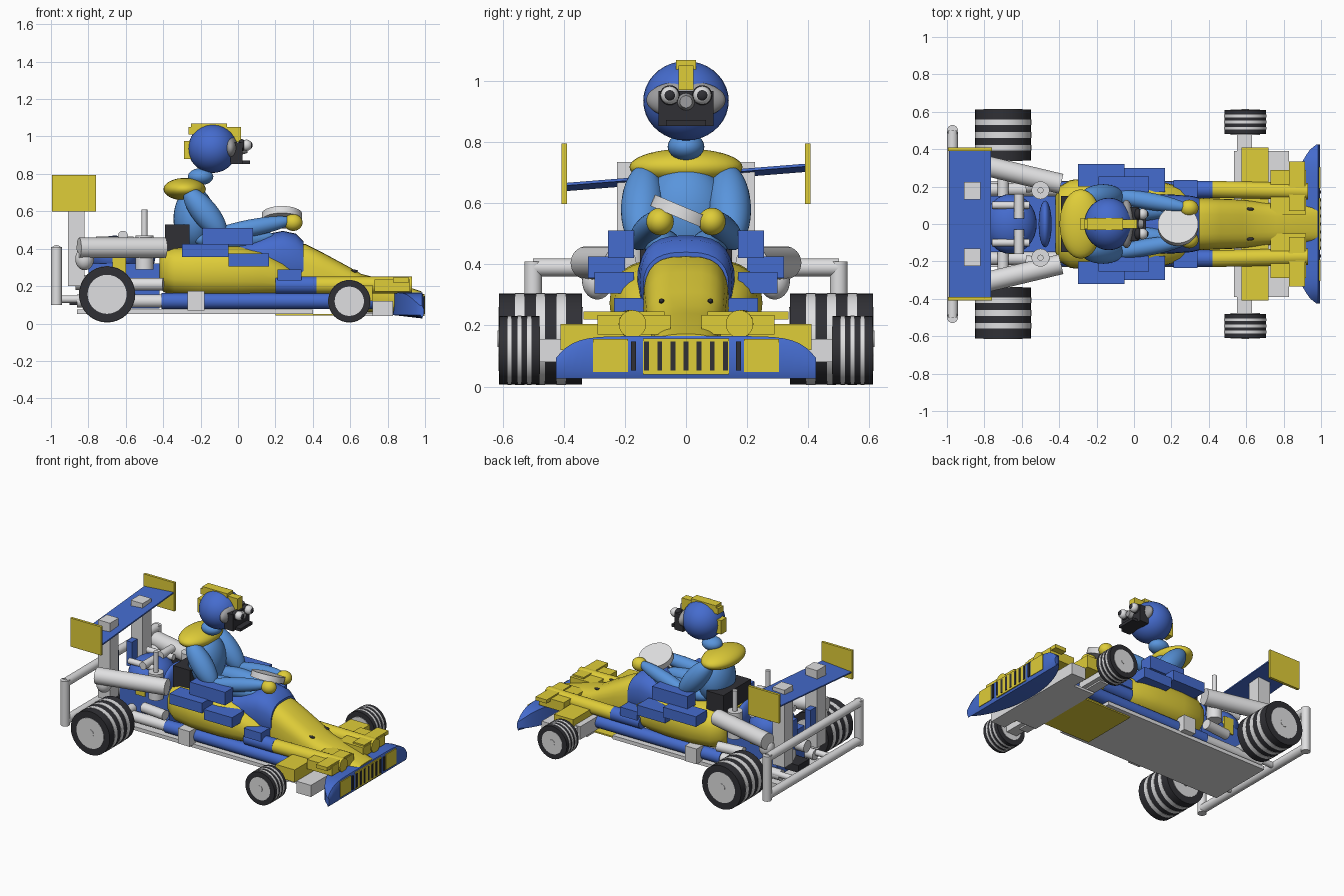
import bpy, bmesh, math
from mathutils import Vector, Matrix

cube = bpy.data.objects.get("Cube")
if cube:
    bpy.data.objects.remove(cube)


def mat(name, r, g, b):
    m = bpy.data.materials.new(name)
    m.use_nodes = True
    m.diffuse_color = (r, g, b, 1)
    m.node_tree.nodes["Principled BSDF"].inputs["Base Color"].default_value = (r, g, b, 1)
    return m


YELLOW = mat("yellow", .74, .61, .04)
BLUE = mat("blue", .06, .15, .62)
SKY = mat("light blue", .10, .30, .72)
GREY = mat("light grey", .74, .74, .75)
DARK = mat("charcoal", .03, .03, .036)
MID = mat("mid grey", .34, .34, .35)
SIDES = (("left", 1), ("right", -1))


def finish(name, bm, m, smooth=False):
    bmesh.ops.recalc_face_normals(bm, faces=bm.faces)
    me = bpy.data.meshes.new(name)
    bm.to_mesh(me)
    bm.free()
    me.materials.append(m)
    ob = bpy.data.objects.new(name, me)
    bpy.context.collection.objects.link(ob)
    if smooth:
        bpy.ops.object.select_all(action='DESELECT')
        ob.select_set(True)
        bpy.context.view_layer.objects.active = ob
        bpy.ops.object.shade_smooth_by_angle(angle=math.radians(40))


def box(name, m, x, y, z, rot=None):
    """Box from (min, max) pairs."""
    bm = bmesh.new()
    bmesh.ops.create_cube(bm, size=1)
    bmesh.ops.scale(bm, verts=bm.verts, vec=(x[1] - x[0], y[1] - y[0], z[1] - z[0]))
    if rot:
        bmesh.ops.transform(bm, matrix=rot, verts=bm.verts)
    bmesh.ops.translate(bm, verts=bm.verts, vec=(sum(x) / 2, sum(y) / 2, sum(z) / 2))
    finish(name, bm, m)


def pair_box(name, m, x, y, z):
    for side, s in SIDES:
        box(f"{side}_{name}", m, x, sorted((s * y[0], s * y[1])), z)


def ball(name, m, c, r, rot=None):
    bm = bmesh.new()
    bmesh.ops.create_uvsphere(bm, u_segments=32, v_segments=18, radius=1)
    bmesh.ops.scale(bm, verts=bm.verts, vec=r)
    if rot:
        bmesh.ops.transform(bm, matrix=rot, verts=bm.verts)
    bmesh.ops.translate(bm, verts=bm.verts, vec=c)
    finish(name, bm, m, True)


def aim(a, b):
    return (Vector(b) - Vector(a)).to_track_quat('Z', 'Y').to_matrix().to_4x4()


def limb(name, m, a, b, r):
    """Long ellipsoid whose tips are a and b."""
    a, b = Vector(a), Vector(b)
    ball(name, m, (a + b) / 2, (r, r, (b - a).length / 2), aim(a, b))


def tube(name, m, a, b, r, r2=None):
    a, b = Vector(a), Vector(b)
    bm = bmesh.new()
    bmesh.ops.create_cone(bm, cap_ends=True, segments=32, radius1=r,
                          radius2=r2 or r, depth=(b - a).length)
    bmesh.ops.transform(bm, matrix=Matrix.Translation((a + b) / 2) @ aim(a, b), verts=bm.verts)
    finish(name, bm, m, True)


def skin(name, m, rings):
    bm = bmesh.new()
    loops = [[bm.verts.new(p) for p in ring] for ring in rings]
    n = len(loops[0])
    for a, b in zip(loops, loops[1:]):
        for i in range(n):
            bm.faces.new((a[i], a[(i + 1) % n], b[(i + 1) % n], b[i]))
    bm.faces.new(loops[0])
    bm.faces.new(loops[-1])
    finish(name, bm, m, True)


def hull(name, m, stations, power=.75):
    """Rounded body along x from stations (x, half width, bottom, top)."""
    rings = []
    for x, w, lo, hi in stations:
        ring = []
        for i in range(28):
            t = math.tau * i / 28
            c, s = math.cos(t), math.sin(t)
            ring.append((x, w * math.copysign(abs(c) ** power, c),
                         (lo + hi) / 2 + (hi - lo) / 2 * math.copysign(abs(s) ** power, s)))
        rings.append(ring)
    skin(name, m, rings)


# Wheels with white tread rings
def wheel(name, x, y, width, r, s):
    z = r + .007
    tube(name + "_tire", DARK, (x, s * y, z), (x, s * (y + width), z), r)
    for k in range(1, 4):
        c, h = y + width * k / 4, width * .055
        tube(f"{name}_ring_{k}", GREY, (x, s * (c - h), z), (x, s * (c + h), z), r + .002)
    out = y + width
    tube(name + "_rim", GREY, (x, s * (y - .003), z), (x, s * (out + .002), z), r * .7)
    tube(name + "_cap", GREY, (x, s * out, z), (x, s * (out + .004), z), r * .18)


for side, s in SIDES:
    wheel(side + "_rear", -.70, .34, .272, .149, s)
    wheel(side + "_front", .595, .48, .13, .112, s)
tube("rear_axle", GREY, (-.70, -.36, .155), (-.70, .36, .155), .03)
box("front_axle", GREY, (.55, .63), (-.48, .48), (.08, .155))
box("front_beam", GREY, (.535, .60), (-.39, .39), (.07, .16))

# Chassis floor and lower rails
box("floor", GREY, (-.86, .40), (-.23, .23), (.05, .075))
box("nose_floor", YELLOW, (.20, .58), (-.2, .2), (.042, .052))
box("front_floor", GREY, (.56, .83), (-.28, .28), (.04, .056))
box("front_tray", GREY, (.72, .83), (-.39, .39), (.04, .12))
for side, s in SIDES:
    tube(side + "_lower_rail", BLUE, (-.41, s * .185, .12), (.72, s * .185, .12), .042)
    tube(side + "_rear_rail", GREY, (-.86, s * .185, .12), (-.41, s * .185, .12), .035)
    tube(side + "_rail_cover", BLUE, (.2, s * .185, .205), (.42, s * .185, .205), .046)
    tube(side + "_nose_rail", YELLOW, (.42, s * .185, .205), (.93, s * .175, .205), .045)

# Body shells
hull("side_pods", YELLOW, [(-.42, .15, .21, .36), (-.40, .2, .17, .40), (-.34, .235, .14, .42),
                           (-.2, .25, .125, .425), (0, .25, .125, .42), (.12, .235, .13, .40),
                           (.24, .2, .14, .34), (.34, .16, .15, .26)])
hull("cockpit_cowl", BLUE, [(-.12, .16, .2, .41), (.05, .165, .2, .44), (.16, .16, .2, .48),
                            (.24, .155, .2, .495), (.31, .15, .2, .48), (.35, .14, .2, .44)])
hull("nose", YELLOW, [(.30, .13, .1, .43), (.36, .14, .09, .425), (.46, .135, .08, .375),
                      (.58, .13, .07, .31), (.66, .12, .06, .265), (.76, .11, .06, .24),
                      (.88, .105, .06, .205), (.98, .10, .06, .172)], .65)
for side, s in SIDES:
    ball(side + "_nose_vent", DARK, (.62, s * .08, .28), (.022, .009, .008))

# Side panels
pair_box("rear_panel", BLUE, (-.30, -.05), (.20, .32), (.355, .425))
pair_box("middle_panel", BLUE, (-.05, .165), (.17, .30), (.305, .375))
pair_box("cockpit_rim", BLUE, (-.19, .08), (.17, .255), (.42, .51))
pair_box("front_panel", BLUE, (.21, .34), (.13, .235), (.23, .29))
pair_box("side_bracket", GREY, (-.27, -.18), (.2, .27), (.07, .175))

# Front wing
pair_box("wing_plate", YELLOW, (.575, .72), (.08, .41), (.12, .205))
pair_box("wing_step", YELLOW, (.73, .92), (.05, .29), (.17, .235))
pair_box("wing_flap", YELLOW, (.83, .915), (.07, .335), (.22, .245))

# Front bumper with grille
rings = []
for i in range(33):
    t = i / 16 - 1
    back, top = .975 - .145 * (1 - t * t) ** .7, .165 - .07 * abs(t) ** 8
    rings.append([(x, .425 * t, z) for x, z in
                  ((back, .045), (.985, .027), (.994, .05), (.994, top - .02), (.985, top), (back, top))])
skin("front_bumper", BLUE, rings)
box("grille_panel", YELLOW, (.990, .997), (-.14, .14), (.04, .158))
pair_box("bumper_panel", YELLOW, (.990, .997), (.19, .305), (.048, .155))
for i in range(9):
    y = (i - 4) * .043
    box(f"grille_slat_{i + 1}", DARK, (.992, 1), (y - .008, y + .008), (.052, .148))

# Rear bumper frame
for side, s in SIDES:
    tube(side + "_bumper_post", GREY, (-.97, s * .5, .10), (-.97, s * .5, .41), .029)
    tube(side + "_bumper_stay", GREY, (-.97, s * .2, .13), (-.80, s * .2, .13), .02)
tube("bumper_top_bar", GREY, (-.97, -.5, .39), (-.97, .5, .39), .029)
tube("bumper_low_bar", GREY, (-.97, -.5, .13), (-.97, .5, .13), .029)

# Rear wing
tilt = Matrix.Rotation(math.atan(.08), 4, 'X') @ Matrix.Rotation(-.08, 4, 'Y')
box("rear_wing", BLUE, (-.99, -.765), (-.4, .4), (.68, .689), tilt)
pair_box("wing_endplate", YELLOW, (-.995, -.76), (.39, .408), (.598, .795))
pair_box("wing_strut", GREY, (-.91, -.82), (.13, .225), (.2, .735))

# Engine
ball("engine_block", BLUE, (-.66, 0, .36), (.14, .16, .11))
box("engine_base", BLUE, (-.80, -.42), (-.15, .15), (.08, .32))
box("gearbox", DARK, (-.90, -.80), (-.06, .06), (.10, .15))
ball("fuel_tank", BLUE, (-.475, 0, .38), (.035, .125, .09))
pair_box("tail_panel", BLUE, (-.90, -.86), (.07, .15), (.31, .48))
pair_box("engine_cover", YELLOW, (-.67, -.60), (.1, .16), (.26, .37))
for side, s in SIDES:
    tube(side + "_exhaust", GREY, (-.85, s * .325, .405), (-.39, s * .215, .405), .054)
    ball(side + "_exhaust_bend", GREY, (-.82, s * .29, .345), (.05, .05, .06))
    tube(side + "_carburetor", GREY, (-.50, s * .18, .29), (-.50, s * .18, .47), .048)
    tube(side + "_intake", GREY, (-.50, s * .18, .47), (-.50, s * .18, .61), .016)
    tube(side + "_cylinder_head", GREY, (-.615, s * .03, .47), (-.615, s * .16, .47), .026)
    tube(side + "_cam_cover", GREY, (-.76, s * .1, .445), (-.56, s * .1, .445), .02)
    tube(side + "_starter", GREY, (-.87, s * .08, .22), (-.78, s * .08, .22), .04)
    tube(side + "_rear_link", GREY, (-.58, s * .2, .21), (-.40, s * .22, .21), .033)

# Seat and driver body
box("seat", DARK, (-.39, -.26), (-.15, .15), (.38, .53))
ball("torso", SKY, (-.235, 0, .56), (.11, .14, .17))
ball("collar", YELLOW, (-.285, 0, .718), (.113, .185, .06))
ball("neck", SKY, (-.20, 0, .785), (.068, .06, .045))
for side, s in SIDES:
    limb(side + "_upper_arm", SKY, (-.28, s * .135, .72), (-.07, s * .15, .46), .07)
    limb(side + "_forearm", SKY, (-.17, s * .165, .465), (.30, s * .085, .555), .046)
    ball(side + "_glove", YELLOW, (.295, s * .085, .54), (.05, .045, .045))
    limb(side + "_leg", SKY, (-.24, s * .08, .45), (.2, s * .07, .46), .06)
up = Vector((0, .42, 1)).normalized() * .02
hub = Vector((.235, -.01, .568))
tube("steering_wheel", GREY, hub - up, hub + up, .108)

# Helmet and face
ball("helmet", BLUE, (-.135, 0, .935), (.132, .14, .13))
box("crest_rear", YELLOW, (-.265, -.13), (-.028, .028), (1.01, 1.05))
box("crest_top", YELLOW, (-.25, -.06), (-.032, .032), (1.035, 1.068))
box("crest_front", YELLOW, (-.06, .015), (-.025, .025), (.97, 1.05))
box("crest_back", YELLOW, (-.29, -.24), (-.03, .03), (.88, .975))
ball("face_mask", MID, (-.04, 0, .938), (.04, .13, .063))
box("jaw", DARK, (-.04, .025), (-.09, .09), (.853, .968))
box("chin", DARK, (-.03, .065), (-.065, .065), (.853, .872))
tube("snout", MID, (.0, 0, .932), (.05, 0, .932), .036, .02)
for side, s in SIDES:
    ball(side + "_eye_socket", DARK, (.02, s * .053, .953), (.02, .033, .033))
    ball(side + "_eye", GREY, (.045, s * .053, .953), (.03, .03, .03))
    ball(side + "_pupil", DARK, (.066, s * .053, .953), (.012, .018, .018))
